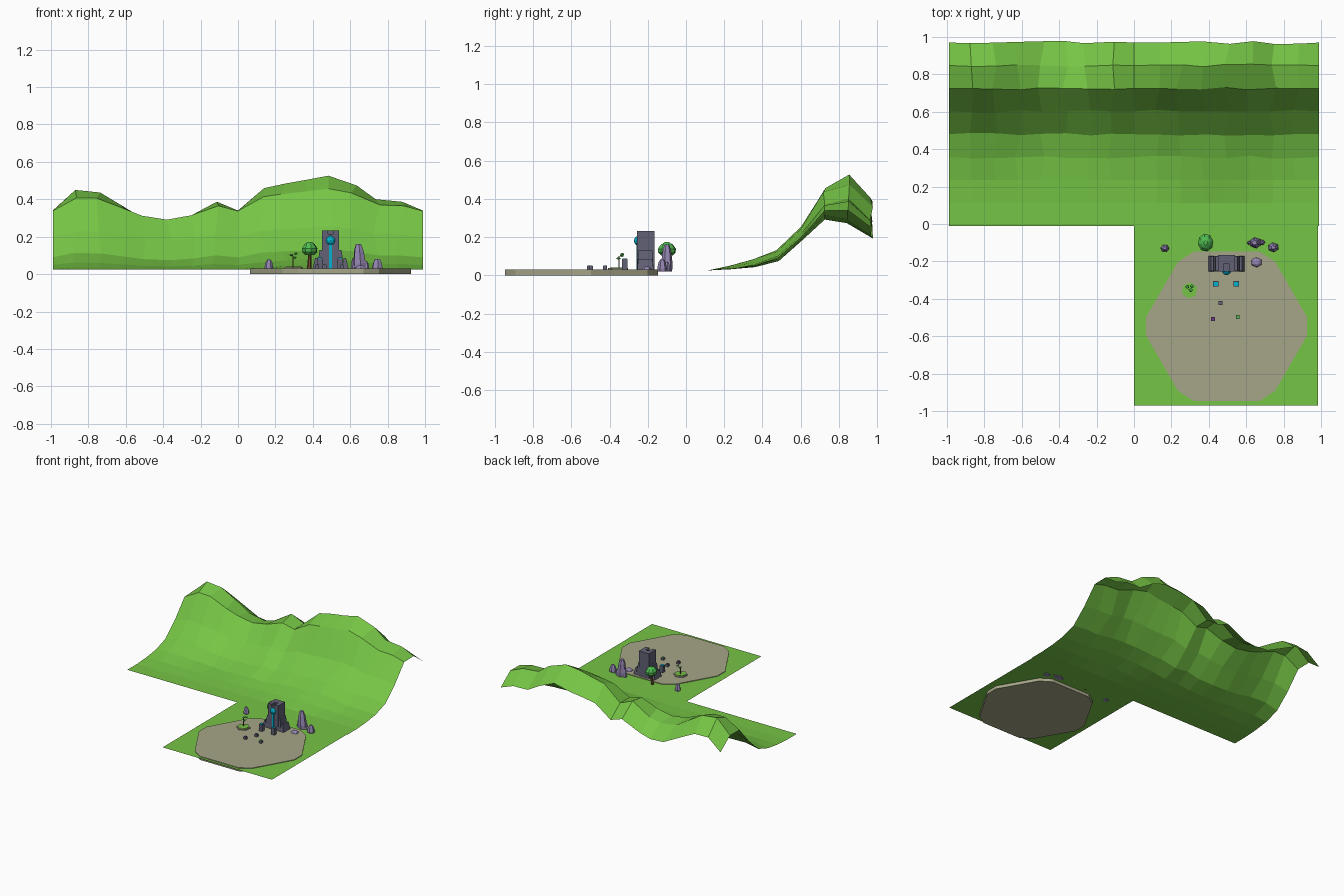
import bpy, bmesh, math, random
from mathutils import Vector

if "Cube" in bpy.data.objects:
    bpy.data.objects.remove(bpy.data.objects["Cube"])
random.seed(4)


def material(name, rgb):
    m = bpy.data.materials.new(name)
    m.diffuse_color = (*rgb, 1)
    m.use_nodes = True
    m.node_tree.nodes["Principled BSDF"].inputs["Base Color"].default_value = m.diffuse_color
    return m


GRASS = material("grass", (0.18, 0.56, 0.06))
PAVING = material("paving", (0.38, 0.38, 0.25))
SLATE = material("slate", (0.12, 0.12, 0.18))
CYAN = material("cyan", (0.0, 0.45, 0.62))
LILAC = material("lilac rock", (0.30, 0.24, 0.45))
LEAF = material("leaf", (0.08, 0.50, 0.08))
WOOD = material("wood", (0.16, 0.07, 0.03))
PURPLE = material("purple", (0.16, 0.04, 0.22))


def obj(name, verts, faces, mat):
    me = bpy.data.meshes.new(name)
    me.from_pydata(verts, [], faces)
    o = bpy.data.objects.new(name, me)
    bpy.context.collection.objects.link(o)
    me.materials.append(mat)
    return o


def loft(name, rings, mat):
    """Closed solid through equal-length rings of points."""
    n = len(rings[0])
    verts = [p for r in rings for p in r]
    faces = [tuple(reversed(range(n))), tuple(range(len(verts) - n, len(verts)))]
    for k in range(len(rings) - 1):
        for i in range(n):
            j = (i + 1) % n
            faces.append((k*n + i, k*n + j, k*n + n + j, k*n + n + i))
    return obj(name, verts, faces, mat)


def ring(x, y, z, r, n, turn=0.0, sy=1.0):
    return [(x + r * math.cos(turn + i * math.tau / n),
             y + r * sy * math.sin(turn + i * math.tau / n), z) for i in range(n)]


def box(name, x0, x1, y0, y1, z0, z1, mat):
    return loft(name, [[(x0, y0, z), (x1, y0, z), (x1, y1, z), (x0, y1, z)] for z in (z0, z1)], mat)


def ball(name, c, r, mat, sub=1, sz=1.0):
    bm = bmesh.new()
    bmesh.ops.create_icosphere(bm, subdivisions=sub, radius=r)
    for v in bm.verts:
        v.co = Vector(c) + Vector((v.co.x, v.co.y, v.co.z * sz))
    me = bpy.data.meshes.new(name)
    bm.to_mesh(me)
    bm.free()
    me.materials.append(mat)
    o = bpy.data.objects.new(name, me)
    bpy.context.collection.objects.link(o)
    return o


def lerp(points, x):
    for (a, p), (b, q) in zip(points, points[1:]):
        if x <= b:
            return p + (q - p) * max(0, x - a) / (b - a)
    return points[-1][1]


# hillside: ridge heights along x, and per row (height offset, ridge factor)
ridge = [(-1, .33), (-.885, .45), (-.76, .45), (-.61, .36), (-.44, .255), (-.27, .29),
         (-.12, .39), (0, .34), (.1, .45), (.2, .475), (.37, .505), (.53, .535),
         (.65, .465), (.75, .39), (.87, .39), (1, .335)]
rows = [(.025, 0), (.025, 0), (.026, .02), (.012, .11), (.015, .22), (.10, .29),
        (.12, .64), (0, 1), (-.03, .82)]
STEP = .1225


def hill(name, x0, x1):
    verts, faces = [], []
    for j, (off, fac) in enumerate(rows):
        for i in range(9):
            x = x0 + (x1 - x0) * i / 8
            y = -.01 + j * STEP
            if 0 < i < 8 and j > 2:
                x += random.uniform(-.02, .02)
                y += random.uniform(-.008, .008)
            z = off + fac * lerp(ridge, x)
            # gentle foothill on the right
            if j in (2, 3):
                z += .018 * max(0, 1 - abs(x - .42) / .3)
            verts.append((x, y, z))
    for j in range(8):
        for i in range(8):
            a = j * 9 + i
            faces.append((a, a + 1, a + 10, a + 9))
    obj(name, verts, faces, GRASS)


hill("hill_left", -.99, 0)
hill("hill_right", 0, .99)
obj("lawn", [(0, -.97, .025), (.985, -.97, .025), (.985, -.01, .025), (0, -.01, .025)],
    [(0, 1, 2, 3)], GRASS)

# paved plaza: hexagon with clipped corners
quarter = [(.43, .05), (.26, .345), (.175, .4)]
outline = quarter + [(-x, y) for x, y in reversed(quarter)]
outline += [(-x, -y) for x, y in outline]
loft("plaza", [[(.495 + x, -.547 + y, z) for x, y in outline] for z in (0, .03)], PAVING)

# monument tower with notched top, buttresses, light strip and orb
box("tower", .45, .54, -.255, -.165, .03, .215, SLATE)
for x0, x1 in ((.45, .482), (.508, .54)):
    box("tower_crown", x0, x1, -.255, -.165, .21, .232, SLATE)
box("tower_crown_back", .482, .508, -.21, -.165, .21, .232, SLATE)
for s in (-1, 1):
    for w0, w1, h in ((.045, .072, .13), (.07, .096, .085)):
        a, b = sorted((.495 + s * w0, .495 + s * w1))
        t = b if s < 0 else a
        loft("buttress", [[(a, -.255, .03), (b, -.255, .03), (b, -.17, .03), (a, -.17, .03)],
                          [((a + t) / 2, -.25, h), ((b + t) / 2, -.25, h),
                           ((b + t) / 2, -.175, h), ((a + t) / 2, -.175, h)]], SLATE)
box("light_strip", .487, .503, -.26, -.25, .03, .16, CYAN)
ball("orb", (.495, -.247, .18), .026, CYAN, 2)

# pedestals and small marker posts with coloured caps
for x, y, w, h, m in ((.437, -.32, .014, .088, CYAN), (.547, -.32, .014, .088, CYAN),
                      (.463, -.423, .011, .052, SLATE), (.423, -.507, .011, .052, PURPLE),
                      (.555, -.497, .010, .052, LEAF)):
    box("post", x - w, x + w, y - w, y + w, .03, h - .004, SLATE)
    box("post_cap", x - .8 * w, x + .8 * w, y - .8 * w, y + .8 * w, h - .004, h, m)

# planter with a sprout
loft("planter_rim", [ring(.297, -.355, z, .053, 6, .4) for z in (.028, .038)], PAVING)
loft("planter_soil", [ring(.297, -.355, z, .043, 6, .4) for z in (.03, .041)], GRASS)
loft("sprout_stem", [ring(.295, -.35, z, .003, 5) for z in (.04, .1)], WOOD)
for dx, dy, z in ((-.008, .01, .102), (.010, -.008, .088), (.016, .012, .110)):
    ball("sprout_leaf", (.293 + dx, -.345 + dy, z), .011, LEAF, 1, .6)

# tree
loft("tree_trunk", [ring(.38, -.11, .025, .012, 6), ring(.385, -.105, .115, .008, 6)], WOOD)
loft("tree_canopy", [ring(.383, -.1, z, r, 8, .2, 1.15) for z, r in
                     ((.103, .026), (.118, .040), (.138, .042), (.16, .028), (.173, .01))], LEAF)


# faceted rocks
def rock(x, y, r, h, lean=0.0):
    turn = random.random()
    loft("rock", [ring(x + lean * t, y, .02 + (h - .02) * t, r * k, 6, turn, .85)
                  for t, k in ((0, .9), (.25, 1), (.75, .75), (1, .4))], LILAC)


rock(.165, -.13, .024, .077)
rock(.652, -.1, .036, .162, -.008)
rock(.683, -.098, .018, .07)
rock(.618, -.1, .014, .085)
rock(.745, -.125, .03, .082)
rock(.655, -.205, .034, .045)
